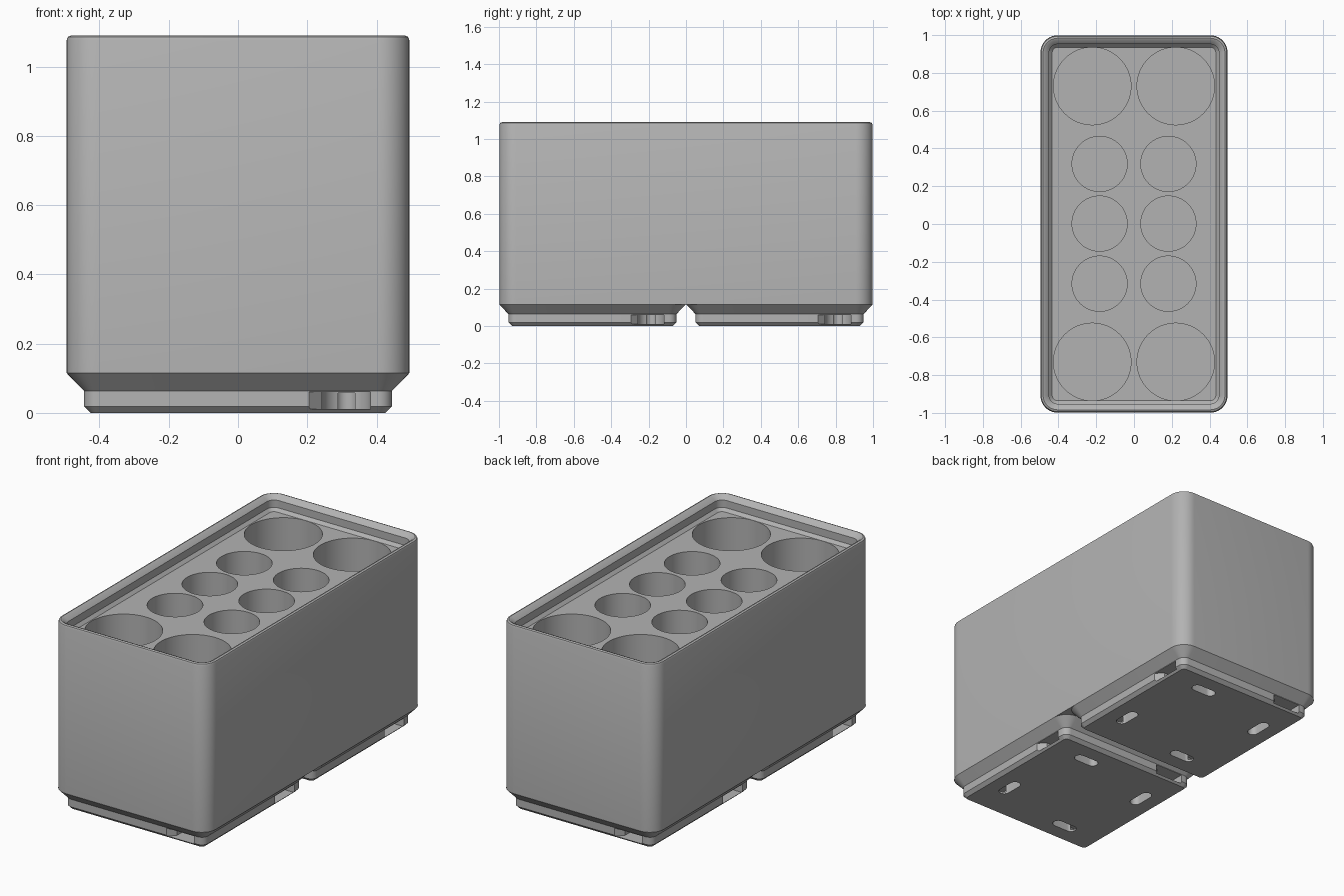
import bpy, bmesh, math
from mathutils import Matrix

cube = bpy.data.objects.get("Cube")
if cube:
    bpy.data.objects.remove(cube)

HALF_X, HALF_Y, RADIUS = 0.495, 0.9975, 0.09
BASE_Z, FLOOR_Z, HOLE_Z = 0.115, 1.005, 0.17

grey = bpy.data.materials.new("plain grey")
grey.use_nodes = True
grey.diffuse_color = (0.45, 0.45, 0.45, 1)
grey.node_tree.nodes["Principled BSDF"].inputs["Base Color"].default_value = (0.45, 0.45, 0.45, 1)


def finish(name, bm):
    """Turn a bmesh into a linked object with the grey material."""
    bmesh.ops.recalc_face_normals(bm, faces=bm.faces)
    mesh = bpy.data.meshes.new(name)
    bm.to_mesh(mesh)
    bm.free()
    mesh.materials.append(grey)
    obj = bpy.data.objects.new(name, mesh)
    bpy.context.collection.objects.link(obj)
    return obj


def rounded_rect(hx, hy, r, steps=10):
    """Outline points of a rectangle with round corners."""
    points = []
    for quarter, (sx, sy) in enumerate([(1, 1), (-1, 1), (-1, -1), (1, -1)]):
        for i in range(steps + 1):
            a = math.pi / 2 * (quarter + i / steps)
            points.append((sx * (hx - r) + r * math.cos(a), sy * (hy - r) + r * math.sin(a)))
    return points


def loft(bm, rings):
    """Skin a stack of (outline, z) rings and cap both ends."""
    loops = [[bm.verts.new((x, y, z)) for x, y in outline] for outline, z in rings]
    for low, high in zip(loops, loops[1:]):
        for i in range(len(low)):
            j = (i + 1) % len(low)
            bm.faces.new((low[i], low[j], high[j], high[i]))
    bm.faces.new(loops[0][::-1])
    bm.faces.new(loops[-1])


def inset_profile(hx, hy, profile):
    """Rings of the rounded outline, each shrunk by an inset at a height."""
    return [(rounded_rect(hx - d, hy - d, RADIUS - d), z) for d, z in profile]


def cut(obj, cutter):
    """Subtract the cutter from the object and remove the cutter."""
    cutter.hide_render = True
    mod = obj.modifiers.new("cut", 'BOOLEAN')
    mod.operation, mod.solver, mod.object = 'DIFFERENCE', 'EXACT', cutter
    bpy.ops.object.select_all(action='DESELECT')
    bpy.context.view_layer.objects.active = obj
    obj.select_set(True)
    bpy.ops.object.modifier_apply(modifier=mod.name)
    bpy.data.objects.remove(cutter)


def shade(obj):
    bpy.ops.object.select_all(action='DESELECT')
    bpy.context.view_layer.objects.active = obj
    obj.select_set(True)
    bpy.ops.object.shade_smooth_by_angle(angle=math.radians(30))


# Body: outer wall, rounded rim, stepped stacking lip and recessed top
lip = [(0, BASE_Z), (0, 1.076), (0.004, 1.086), (0.014, 1.09), (0.0245, 1.086),
       (0.0455, 1.065), (0.0455, FLOOR_Z + 0.017), (0.062, FLOOR_Z)]
bm = bmesh.new()
loft(bm, inset_profile(HALF_X, HALF_Y, lip))
body = finish("bin_body", bm)

# Round pockets: large ones at the corners, three small pairs between
bm = bmesh.new()
pockets = [(0.221, y, 0.205) for y in (-0.73, 0.73)]
pockets += [(0.182, y, 0.146) for y in (-0.316, 0.002, 0.318)]
for px, py, r in pockets:
    for side in (-1, 1):
        bmesh.ops.create_cone(bm, cap_ends=True, segments=64, radius1=r, radius2=r, depth=1,
                              matrix=Matrix.Translation((side * px, py, HOLE_Z + 0.5)))
cut(body, finish("pocket_cutter", bm))
shade(body)


# Outlines of the magnet slot and of the push-out hole, for the +x side
def arc(cx, cy, r, start, end, steps=16):
    return [(cx + r * math.cos(math.radians(start + (end - start) * i / steps)),
             cy + r * math.sin(math.radians(start + (end - start) * i / steps)))
            for i in range(steps + 1)]


MAGNET, MAGNET_R = 0.313, 0.07
slot = arc(MAGNET, MAGNET, MAGNET_R, 90, 270)
slot += [(0.405, MAGNET - MAGNET_R), (0.445, 0.205), (0.52, 0.205), (0.52, MAGNET + MAGNET_R)]
push_hole = arc(0.14, MAGNET, 0.03, 90, 270) + arc(0.23, MAGNET, 0.03, -90, 90)

# Feet: stepped base blocks, with slots repeated every quarter turn
foot_profile = [(0.0695, 0), (0.0505, 0.019), (0.0505, 0.063), (0, BASE_Z)]
for name, cy in (("front_foot", -0.5), ("back_foot", 0.5)):
    bm = bmesh.new()
    loft(bm, inset_profile(HALF_X, HALF_Y / 2, foot_profile))
    foot = finish(name, bm)
    for outline, low, high in ((slot, 0.011, 0.06), (push_hole, -0.02, 0.058)):
        bm = bmesh.new()
        for quarter in range(4):
            c, s = round(math.cos(quarter * math.pi / 2)), round(math.sin(quarter * math.pi / 2))
            turned = [(x * c - y * s, x * s + y * c) for x, y in outline]
            loft(bm, [(turned, low), (turned, high)])
        cut(foot, finish("slot_cutter", bm))
    foot.location.y = cy
    shade(foot)
